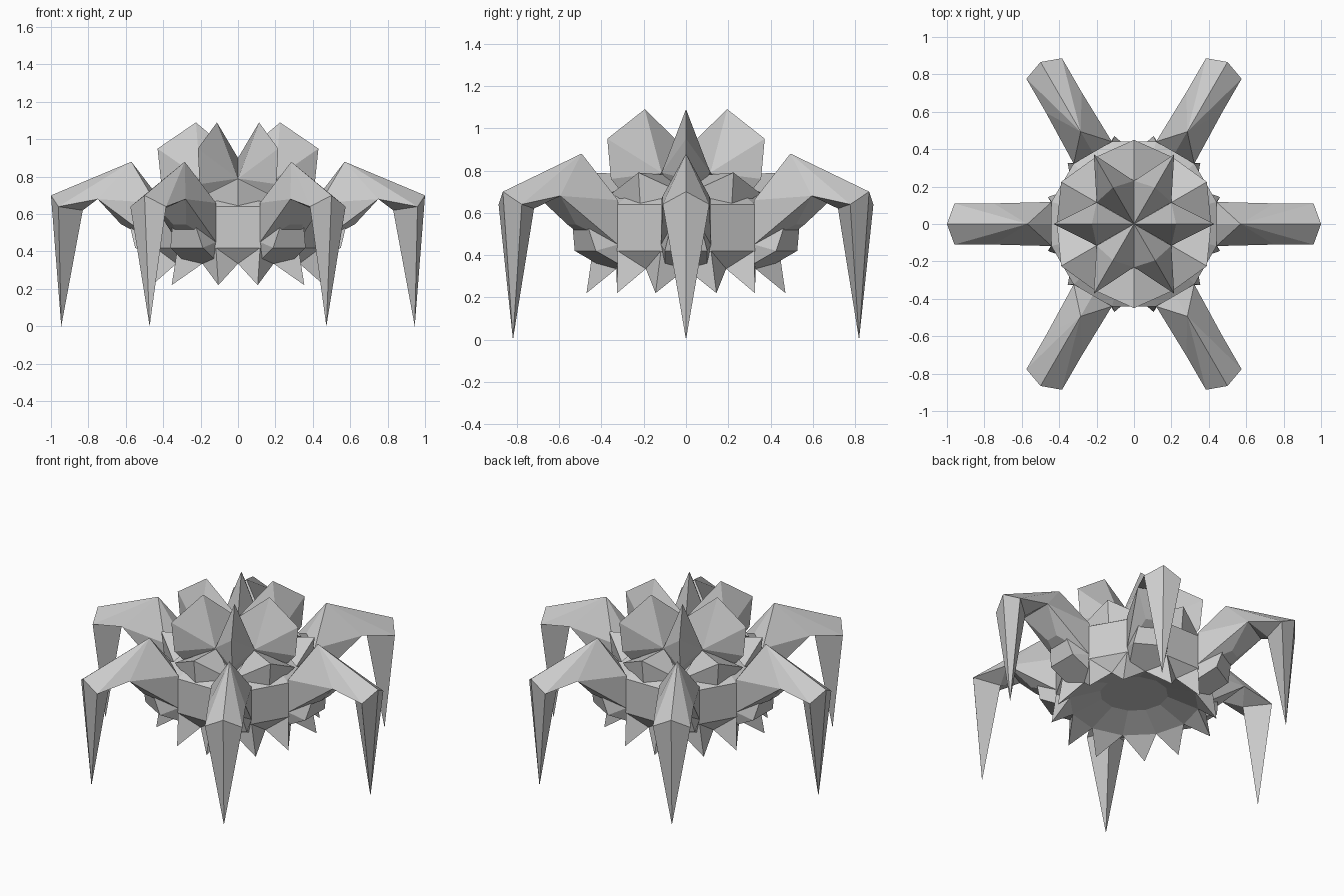
import bpy, bmesh, math
from mathutils import Vector, Matrix

if "Cube" in bpy.data.objects:
    bpy.data.objects.remove(bpy.data.objects["Cube"])


def add_object(name, bm):
    bmesh.ops.recalc_face_normals(bm, faces=bm.faces[:])
    mesh = bpy.data.meshes.new(name)
    bm.to_mesh(mesh)
    bm.free()
    obj = bpy.data.objects.new(name, mesh)
    bpy.context.collection.objects.link(obj)
    return obj


def hull(bm, points, angle):
    """Convex faceted piece, turned about z."""
    rot = Matrix.Rotation(math.radians(angle), 4, 'Z')
    verts = [bm.verts.new(rot @ Vector(p)) for p in points]
    res = bmesh.ops.convex_hull(bm, input=verts)
    junk = {v for v in res['geom_interior'] + res['geom_unused']
            if isinstance(v, bmesh.types.BMVert)}
    bmesh.ops.delete(bm, geom=list(junk), context='VERTS')


def pair(r, w, z):
    return [(r, -w, z), (r, w, z)]


def sixfold(name, pieces, start=0):
    bm = bmesh.new()
    for i in range(6):
        for pts in pieces:
            hull(bm, pts, start + i * 60)
    return add_object(name, bm)


def polar(r, deg, z):
    a = math.radians(deg)
    return (r * math.cos(a), r * math.sin(a), z)


# Twelve-sided body with a hollow underside
bm = bmesh.new()
rings = []
for r, z, off in [(.20, .40, 0), (.38, .335, 0), (.457, .42, 15),
                  (.457, .64, 15), (.36, .70, 15), (.10, .78, 15)]:
    rings.append((off, [bm.verts.new(polar(r, off + 30 * k, z)) for k in range(12)]))
for (oa, a), (ob, b) in zip(rings, rings[1:]):
    for k in range(12):
        n = (k + 1) % 12
        if oa == ob:
            bm.faces.new((a[k], a[n], b[n], b[k]))
        else:
            bm.faces.new((a[k], a[n], b[k]))
            bm.faces.new((a[n], b[n], b[k]))
bm.faces.new(rings[0][1])
bm.faces.new(rings[-1][1])
add_object("body", bm)

# Spikes hanging under the rim
bm = bmesh.new()
for k in range(12):
    lean = 2.4 if k % 2 == 0 else -2.4
    a = 30 * k
    hull(bm, [polar(.38, a, .335), polar(.38, a + 30, .335),
              polar(.457, a + 15, .42), polar(.482, a + 15 + lean, .22)], 0)
add_object("rim_spikes", bm)

# Legs: low hip wedge, raised hip, thigh, pointed shank
peak = [(.57, 0, .88)]
elbow = pair(.75, .11, .68)
knee = [(1.0, 0, .70), (.83, 0, .62)] + pair(.96, .11, .64)
keel = pair(.625, .04, .545)
hip_root = pair(.44, .118, .45)
sixfold("hips", [
    pair(.58, .07, .545) + pair(.55, .10, .42) + hip_root + pair(.38, .10, .335),
    peak + elbow + keel + hip_root + [(.44, 0, .71)] + pair(.44, .118, .66)])
sixfold("thighs", [peak + elbow + knee])
sixfold("shanks", [knee + [(.945, 0, 0)]])

# Upright crest blades above the legs, meeting in the middle
sixfold("crest_blades", [[(0, 0, .90), (.225, 0, 1.09), (.43, 0, .95), (.41, 0, .76),
                          (.28, 0, .62)] + pair(.20, .115, .79)])

# Small pointed leaves between the blades
sixfold("collar_leaves", [[(.45, 0, .79), (.20, 0, .78), (.43, 0, .61)]
                          + pair(.36, .20, .69)], 30)
